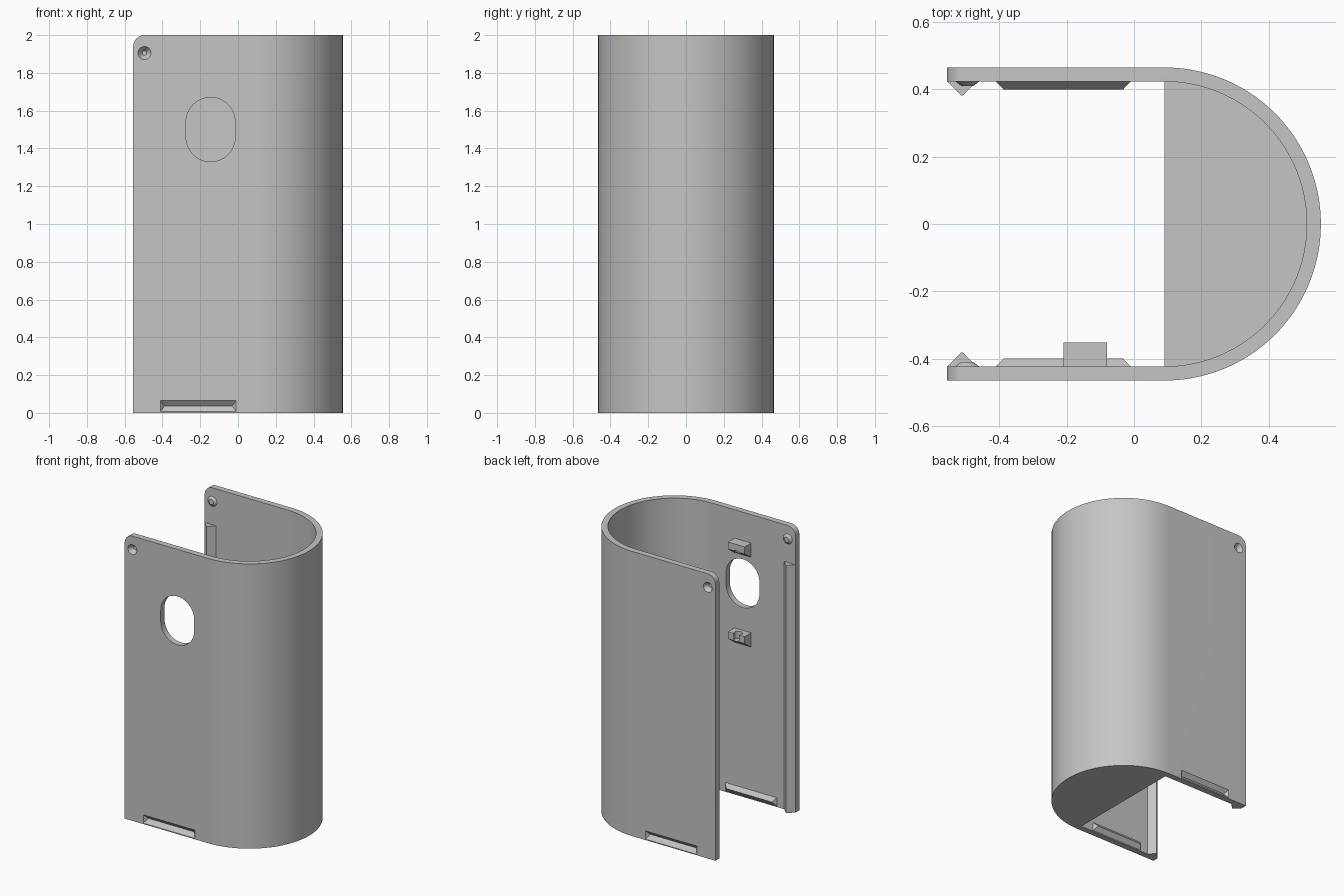
import bpy, bmesh, math
from mathutils import Matrix, Vector

if "Cube" in bpy.data.objects:
    bpy.data.objects.remove(bpy.data.objects["Cube"])

grey = bpy.data.materials.new("plain grey")
grey.use_nodes = True
colour = (0.56, 0.56, 0.56, 1)
grey.diffuse_color = colour
grey.node_tree.nodes["Principled BSDF"].inputs["Base Color"].default_value = colour

R, WALL, HEIGHT = 0.465, 0.042, 2.0
LEFT, BEND = -0.555, 0.09
INNER = R - WALL


def finish(name, bm):
    bmesh.ops.recalc_face_normals(bm, faces=bm.faces)
    mesh = bpy.data.meshes.new(name)
    bm.to_mesh(mesh)
    bm.free()
    mesh.materials.append(grey)
    obj = bpy.data.objects.new(name, mesh)
    bpy.context.collection.objects.link(obj)
    return obj


def prism(name, outline, step):
    """Extrude a flat outline of 3D points along step."""
    bm = bmesh.new()
    face = bm.faces.new([bm.verts.new(p) for p in outline])
    ext = bmesh.ops.extrude_face_region(bm, geom=[face])
    verts = [g for g in ext["geom"] if isinstance(g, bmesh.types.BMVert)]
    bmesh.ops.translate(bm, verts=verts, vec=step)
    return finish(name, bm)


def hull(name, points):
    bm = bmesh.new()
    for p in points:
        bm.verts.new(p)
    bmesh.ops.convex_hull(bm, input=bm.verts[:])
    bmesh.ops.dissolve_limit(bm, angle_limit=0.01, verts=bm.verts[:], edges=bm.edges[:])
    return finish(name, bm)


def cone(name, centre, axis, r1, r2, depth):
    """Cone frustum starting at centre with radius r1, running along axis."""
    axis = Vector(axis)
    rot = axis.to_track_quat('Z', 'Y').to_matrix().to_4x4()
    place = Matrix.Translation(Vector(centre) + axis * depth / 2) @ rot
    bm = bmesh.new()
    bmesh.ops.create_cone(bm, cap_ends=True, segments=32, radius1=r1,
                          radius2=r2, depth=depth, matrix=place)
    return finish(name, bm)


def arc(cx, cy, r, start, end, n):
    return [(cx + r * math.cos(math.radians(start + (end - start) * i / n)),
             cy + r * math.sin(math.radians(start + (end - start) * i / n)))
            for i in range(n + 1)]


def cut(obj, cutter):
    mod = obj.modifiers.new("cut", 'BOOLEAN')
    mod.operation = 'DIFFERENCE'
    mod.solver = 'EXACT'
    mod.object = cutter
    bpy.context.view_layer.objects.active = obj
    bpy.ops.object.modifier_apply(modifier=mod.name)
    bpy.data.objects.remove(cutter)


def smooth(obj):
    bpy.ops.object.select_all(action='DESELECT')
    obj.select_set(True)
    bpy.context.view_layer.objects.active = obj
    bpy.ops.object.shade_smooth_by_angle(angle=math.radians(25))


def hip(name, y0, y1, grow=0.0, sink=0.0):
    """Hip roof shape with its base on the plane y0 and its ridge at y1."""
    xs, zs = (-0.41 - grow, -0.01 + grow), (0.006 - grow, 0.065 + grow)
    pts = [(x, y0, z) for x in xs for z in zs]
    if sink:
        pts += [(x, y0 + sink, z) for x in xs for z in zs]
    pts += [(x, y1, 0.037) for x in (-0.388, -0.032)]
    return hull(name, pts)


# U-shaped shell
outline = [(LEFT, -R)] + arc(BEND, 0, R, -90, 90, 72) + [(LEFT, R), (LEFT, INNER)]
outline += arc(BEND, 0, INNER, 90, -90, 72) + [(LEFT, -INNER)]
shell = prism("shell", [(x, y, 0) for x, y in outline], (0, 0, HEIGHT))

# Rounded upper corners
r = 0.06
corner = arc(LEFT + r, HEIGHT - r, r, 180, 90, 10)
corner += [(LEFT + r, HEIGHT + 0.05), (LEFT - 0.05, HEIGHT + 0.05), (LEFT - 0.05, HEIGHT - r)]
cut(shell, prism("corner_cutter", [(x, -1, z) for x, z in corner], (0, 2, 0)))

# Oval opening in the front wall
oval = arc(-0.145, 1.54, 0.13, 0, 180, 24) + arc(-0.145, 1.46, 0.13, 180, 360, 24)
cut(shell, prism("oval_cutter", [(x, -0.6, z) for x, z in oval], (0, 0.4, 0)))

# Details shared by the front and back walls
for side, s in (("front", -1), ("back", 1)):
    # Conical dimple outside, matching boss inside
    cut(shell, cone("dimple_cutter", (-0.495, s * (R + 0.002), 1.905), (0, -s, 0),
                    0.036, 0.012, 0.032))
    boss = cone(side + "_boss", (-0.495, s * INNER, 1.905), (0, -s, 0), 0.035, 0.018, 0.013)
    smooth(boss)
    # Finger groove outside, matching ridge inside
    cut(shell, hip("groove_cutter", s * (R + 0.002), s * (R - 0.024), grow=0.002))
    hip(side + "_ridge", s * INNER, s * (INNER - 0.023), sink=s * 0.01)
    # Vertical triangular rail
    prism(side + "_rail", [(LEFT, s * INNER, 0), (-0.467, s * INNER, 0),
                           (-0.511, s * (INNER - 0.043), 0)], (0, 0, 1.74))
smooth(shell)

# Half-round floor
floor = arc(BEND, 0, INNER + 0.002, -90, 90, 72)
prism("floor", [(x, y, 0) for x, y in floor], (0, 0, WALL))

# Brackets above and below the oval opening, each with a round notch
for name, low, notch in (("upper_bracket", 1.70, 1.69), ("lower_bracket", 1.07, 1.12)):
    side_shape = [(-INNER - 0.005, low), (-INNER, low), (-0.352, low + 0.05),
                  (-0.352, low + 0.1), (-INNER - 0.005, low + 0.1)]
    bracket = prism(name, [(-0.21, y, z) for y, z in side_shape], (0.13, 0, 0))
    cut(bracket, cone("notch_cutter", (-0.145, -0.372, notch), (0, 0, 1), 0.028, 0.028, 0.065))
